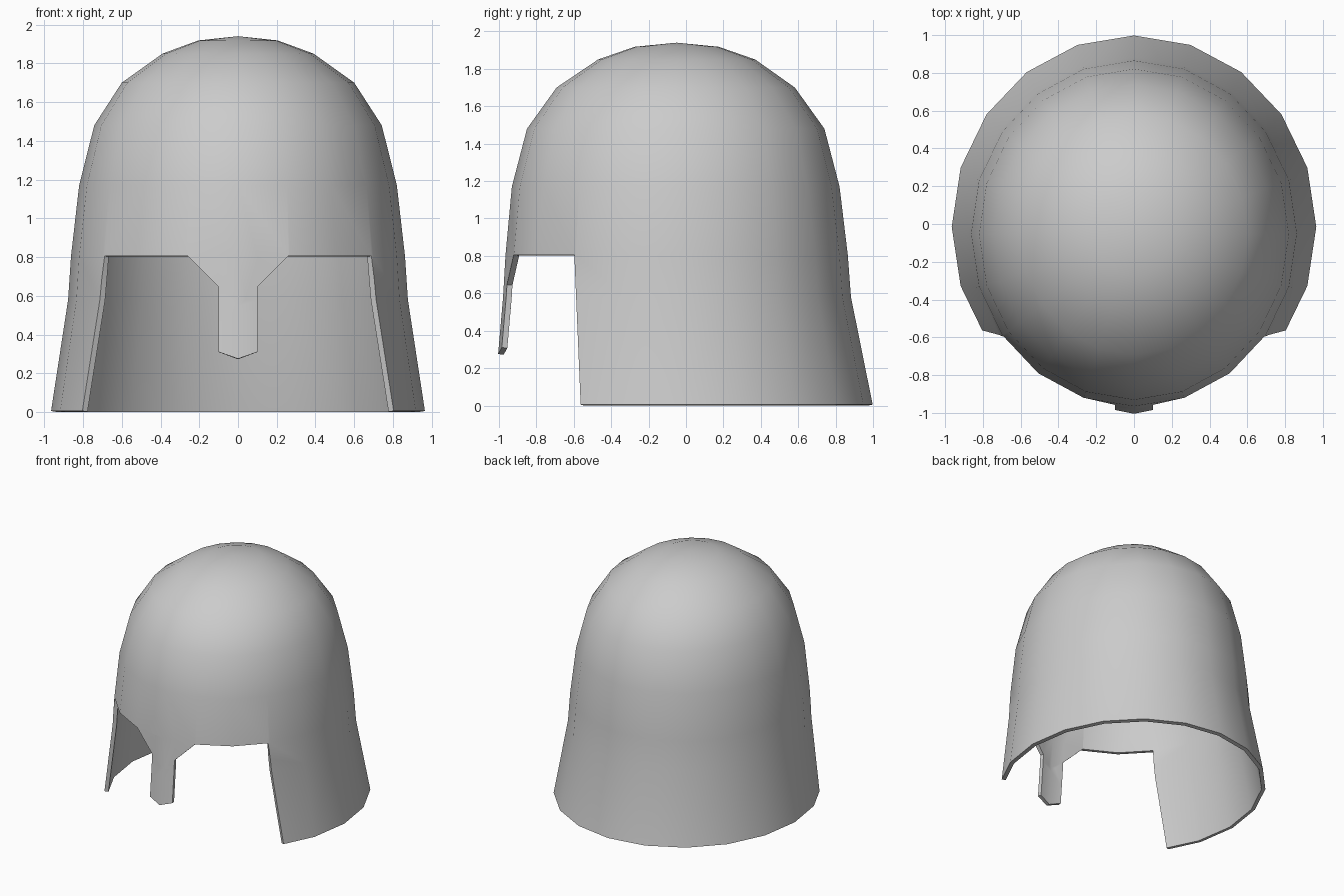
import bpy, bmesh, math
from mathutils import Vector

if "Cube" in bpy.data.objects:
    bpy.data.objects.remove(bpy.data.objects["Cube"])

SEG = 20
EYE_Z = 0.805
# helmet rings from the rim up: height, x radius, centre y, y radius
RINGS = [(0.005, 0.965, -0.015, 1.013), (0.58, 0.877, -0.048, 0.93),
         (EYE_Z, 0.862, -0.05, 0.915), (1.17, 0.82, -0.055, 0.876),
         (1.48, 0.742, -0.055, 0.795), (1.70, 0.60, -0.055, 0.637),
         (1.85, 0.39, -0.05, 0.42), (1.918, 0.205, -0.05, 0.225)]

bm = bmesh.new()

# bowl and flared skirt as a thin sheet
loops = []
for z, rx, cy, ry in RINGS:
    loops.append([bm.verts.new((rx * math.cos(a), cy + ry * math.sin(a), z))
                  for a in (2 * math.pi * i / SEG for i in range(SEG))])
for low, high in zip(loops, loops[1:]):
    for i in range(SEG):
        j = (i + 1) % SEG
        bm.faces.new((low[i], low[j], high[j], high[i]))
crown = bm.verts.new((0, -0.05, 1.94))
for i in range(SEG):
    bm.faces.new((loops[-1][i], loops[-1][(i + 1) % SEG], crown))


def score(point, normal, max_x=2):
    """Cut a line across the front faces below eye level."""
    faces = [f for f in bm.faces
             if f.calc_center_median().y < -0.3 and f.calc_center_median().z < EYE_Z
             and abs(f.calc_center_median().x) < max_x]
    geom = set(faces)
    for f in faces:
        geom.update(f.edges)
        geom.update(f.verts)
    bmesh.ops.bisect_plane(bm, geom=list(geom), dist=1e-5,
                           plane_co=Vector(point), plane_no=Vector(normal))


# outline of the face opening and nose guard
score((0, -0.563, 0), (0, 0.805, 0.034))
for s in (-1, 1):
    score((s * 0.1, 0, 0), (1, 0, 0), 0.5)
    score((s * 0.1, 0, 0.645), (s, 0, -1), 0.5)
    score((0, 0, 0.275), (s * 0.035, 0, -0.1), 0.3)


def in_opening(c):
    x = abs(c.x)
    if c.z > EYE_Z or c.y > -0.563 - 0.034 * c.z / 0.805:
        return False
    guard = x < 0.1 and c.z > 0.275 + 0.35 * x
    brow = c.z > 0.645 and x < c.z - 0.545
    return not (guard or brow)


bmesh.ops.delete(bm, geom=[f for f in bm.faces if in_opening(f.calc_center_median())],
                 context='FACES')
bmesh.ops.recalc_face_normals(bm, faces=bm.faces)
if crown.normal.z < 0 or crown.link_faces[0].normal.z < 0:
    bmesh.ops.reverse_faces(bm, faces=bm.faces)

mesh = bpy.data.meshes.new("helmet_shell")
bm.to_mesh(mesh)
bm.free()
helmet = bpy.data.objects.new("helmet_shell", mesh)
bpy.context.collection.objects.link(helmet)

# metal thickness, inwards
solid = helmet.modifiers.new("thickness", 'SOLIDIFY')
solid.thickness = 0.03
solid.offset = -1
bpy.context.view_layer.objects.active = helmet
helmet.select_set(True)
bpy.ops.object.modifier_apply(modifier="thickness")
bpy.ops.object.shade_smooth_by_angle(angle=math.radians(40))
